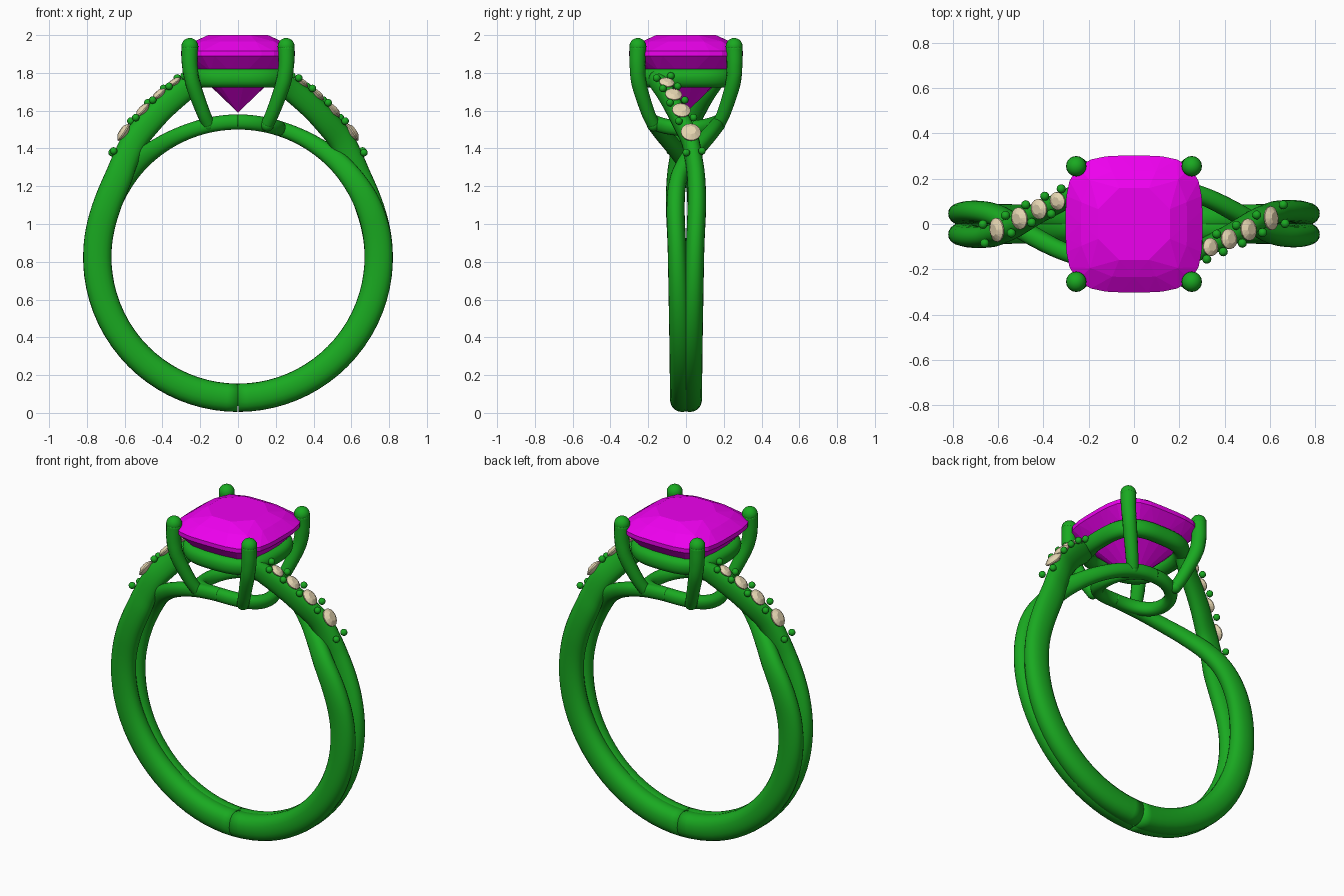
import bpy, bmesh
from math import sin, cos, pi, radians
from mathutils import Vector, Matrix

if "Cube" in bpy.data.objects:
    bpy.data.objects.remove(bpy.data.objects["Cube"])

C = Vector((0, 0, 0.825))          # centre of the finger hole


def material(name, col):
    m = bpy.data.materials.new(name)
    m.diffuse_color = col
    m.use_nodes = True
    m.node_tree.nodes["Principled BSDF"].inputs["Base Color"].default_value = m.diffuse_color
    return m


METAL = material("metal_green", (0.01, 0.4, 0.015, 1))
GEM = material("gem_magenta", (0.85, 0.0, 0.85, 1))
CREAM = material("stone_cream", (0.8, 0.68, 0.45, 1))


def finish(bm, name, mat, smooth=True):
    bmesh.ops.recalc_face_normals(bm, faces=bm.faces)
    me = bpy.data.meshes.new(name)
    bm.to_mesh(me)
    bm.free()
    me.polygons.foreach_set("use_smooth", [smooth] * len(me.polygons))
    me.materials.append(mat)
    ob = bpy.data.objects.new(name, me)
    bpy.context.collection.objects.link(ob)
    return ob


def superpoint(t, r, n):
    c, s = cos(t), sin(t)
    k = r / (abs(c) ** n + abs(s) ** n) ** (1 / n)
    return c * k, s * k


def spline(keys, steps=10):
    """Catmull-Rom through rows of equal length."""
    keys = [Vector(k) for k in keys]
    k = [keys[0] * 2 - keys[1]] + keys + [keys[-1] * 2 - keys[-2]]
    out = []
    for i in range(1, len(k) - 2):
        a, b, c, d = k[i - 1:i + 3]
        for j in range(steps):
            t = j / steps
            out.append(0.5 * (2 * b + (c - a) * t + (2 * a - 5 * b + 4 * c - d) * t * t
                              + (3 * b - 3 * c + d - a) * t ** 3))
    return out + [keys[-1]]


def frames(pts, closed=False):
    """Outward normal and sideways vector along a path."""
    res, n = [], len(pts)
    for i, p in enumerate(pts):
        a = pts[(i - 1) % n] if closed else pts[max(i - 1, 0)]
        b = pts[(i + 1) % n] if closed else pts[min(i + 1, n - 1)]
        t = (b - a).normalized()
        h = p - C
        h.y = 0
        nrm = (h - t * h.dot(t)).normalized()
        res.append((nrm, t.cross(nrm)))
    return res


def sweep(bm, pts, radii, closed=False, sides=20, power=2.3):
    rings = []
    for p, (ra, rb), (nrm, side) in zip(pts, radii, frames(pts, closed)):
        ring = []
        for j in range(sides):
            u, v = superpoint(2 * pi * j / sides, 1, power)
            ring.append(bm.verts.new(p + nrm * u * ra + side * v * rb))
        rings.append(ring)
    n = len(rings)
    for i in range(n if closed else n - 1):
        a, b = rings[i], rings[(i + 1) % n]
        for j in range(sides):
            k = (j + 1) % sides
            bm.faces.new((a[j], a[k], b[k], b[j]))
    if not closed:
        bm.faces.new(rings[0])
        bm.faces.new(rings[-1])


def turned(p, s):
    return Vector((p.x * s, p.y * s, p.z))


# strand keys: angle, radius from centre, y, radial half-size, side half-size
UPPER = [(-90, .745, .02, .075, .065), (-45, .745, .025, .075, .062), (0, .745, .046, .075, .05),
         (20, .745, .057, .075, .049), (32, .757, .055, .074, .048), (40, .785, .043, .07, .047),
         (48.8, .826, .02, .068, .046), (57.8, .858, -.03, .066, .045),
         (71.1, .922, -.11, .062, .042), (77.5, .968, -.165, .05, .04)]
LOWER = [(-90, .745, -.02, .075, .065), (-45, .745, -.025, .075, .062), (0, .745, -.046, .075, .05),
         (20, .742, -.055, .07, .048), (33, .735, -.042, .062, .046), (43, .73, .0, .055, .044),
         (53, .722, .06, .047, .042), (63, .717, .115, .042, .04), (72, .715, .15, .04, .038),
         (82, .715, .172, .04, .036), (90, .715, .175, .04, .036)]


def strand_path(keys):
    rows = spline(keys)
    pts = [Vector((r[1] * cos(radians(r[0])), r[2], C.z + r[1] * sin(radians(r[0])))) for r in rows]
    return pts, [(r[3], r[4]) for r in rows]


def stone(bm, loc, nrm, r):
    """Small round faceted stone."""
    m = Matrix.Translation(loc) @ nrm.to_track_quat('Z', 'Y').to_matrix().to_4x4()
    vs = []
    for z, k, n in ((.45, .5, 8), (.12, 1, 16), (0, 1, 16)):
        for j in range(n):
            a = 2 * pi * j / n
            vs.append(bm.verts.new(m @ Vector((cos(a) * r * k, sin(a) * r * k, z * r))))
    vs.append(bm.verts.new(m @ Vector((0, 0, -.7 * r))))
    bmesh.ops.convex_hull(bm, input=vs)


# band strands, accent stones and beads: each side is the other turned half way round
for s, tag in ((1, "right"), (-1, "left")):
    for keys, nm in ((UPPER, "upper_strand"), (LOWER, "lower_strand")):
        pts, radii = strand_path(keys)
        bm = bmesh.new()
        sweep(bm, [turned(p, s) for p in pts], radii)
        finish(bm, tag + "_" + nm, METAL)
    pts, radii = strand_path(UPPER)
    fr = frames(pts)

    def at_x(x):
        i = min(range(len(pts) // 2, len(pts)), key=lambda q: abs(pts[q].x - x))
        j = i + 1 if pts[i].x > x else i - 1
        t = (x - pts[i].x) / (pts[j].x - pts[i].x)
        return pts[i].lerp(pts[j], t), fr[i][0], fr[i][1], radii[i][0]

    bm = bmesh.new()
    for x, r in ((.545, .053), (.455, .049), (.375, .045), (.3, .04)):
        p, nrm, side, ra = at_x(x)
        stone(bm, turned(p + nrm * (ra + .002), s), turned(nrm, s), r)
    finish(bm, tag + "_accent_stones", CREAM, False)
    bm = bmesh.new()
    for x in (.592, .5, .415, .337, .265):
        p, nrm, side, ra = at_x(x)
        for w in (-.042, .042):
            q = turned(p + nrm * (ra + .008) + side * w, s)
            bmesh.ops.create_uvsphere(bm, u_segments=12, v_segments=8, radius=.02,
                                      matrix=Matrix.Translation(q))
    finish(bm, tag + "_beads", METAL)

# saddle shaped base loop lying on the finger cylinder
loop = []
for i in range(64):
    x, y = superpoint(2 * pi * i / 64, 1, 2.2)
    x, y = x * .215, y * .175
    loop.append(Vector((x, y, C.z + (.715 ** 2 - x * x) ** .5)))
bm = bmesh.new()
sweep(bm, loop, [(.04, .036)] * 64, closed=True)
finish(bm, "base_loop", METAL)

# cushion shaped gallery rail under the gem
rail = [Vector((*superpoint(2 * pi * i / 64, .235, 3), 1.772)) for i in range(64)]
bm = bmesh.new()
sweep(bm, rail, [(.05, .045)] * 64, closed=True)
finish(bm, "gallery_rail", METAL)

# four claws with round tips
for sx in (1, -1):
    for sy in (1, -1):
        rows = spline([(.155, .172, 1.525, .034), (.188, .205, 1.6, .036), (.238, .248, 1.74, .04),
                       (.255, .257, 1.84, .042), (.255, .255, 1.94, .044)], 6)
        bm = bmesh.new()
        pts = [Vector((r[0] * sx, r[1] * sy, r[2])) for r in rows]
        sweep(bm, pts, [(r[3], r[3]) for r in rows], sides=16, power=2)
        for p, r in ((pts[0], .035), (pts[-1], .045)):
            bmesh.ops.create_uvsphere(bm, u_segments=16, v_segments=10, radius=r,
                                      matrix=Matrix.Translation(p))
        finish(bm, "claw_%s_%s" % ("right" if sx > 0 else "left", "back" if sy > 0 else "front"), METAL)

# cushion cut centre gem
bm = bmesh.new()
for z, r, n, off in ((2.0, .16, 8, .5), (1.965, .235, 16, 0), (1.915, .302, 32, 0), (1.89, .302, 32, 0),
                     (1.81, .23, 16, .5), (1.72, .135, 8, 0)):
    for j in range(n):
        x, y = superpoint(2 * pi * (j + off) / n, r, 3.6)
        bm.verts.new((x, y, z))
bm.verts.new((0, 0, 1.59))
hull = bmesh.ops.convex_hull(bm, input=bm.verts[:])
bmesh.ops.delete(bm, geom=[v for v in bm.verts if not v.link_faces], context='VERTS')
finish(bm, "centre_gem", GEM, False)
